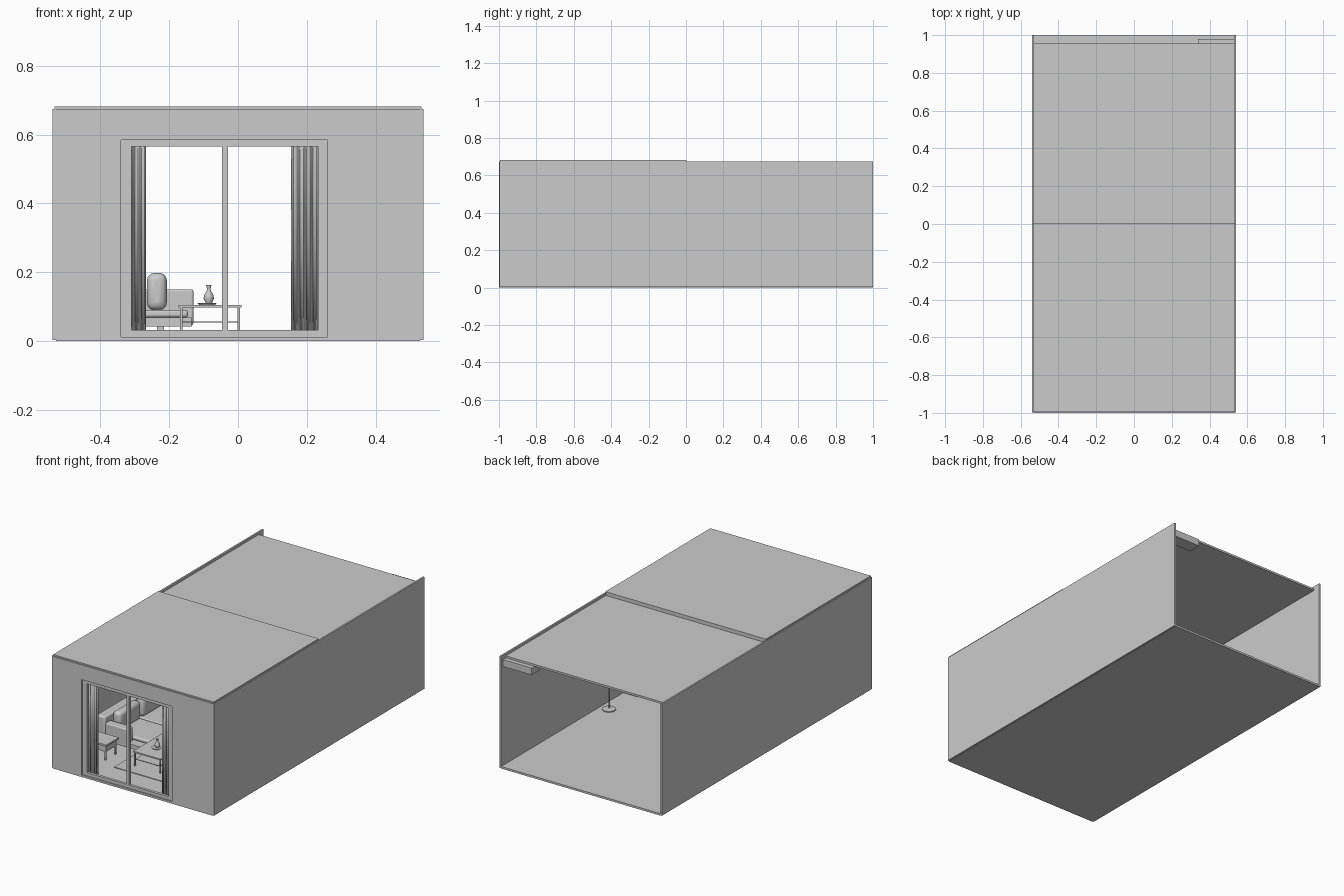
import bpy, math
from mathutils import Vector

old = bpy.data.objects.get("Cube")
if old:
    bpy.data.objects.remove(old, do_unlink=True)

grey = bpy.data.materials.new("plain grey")
grey.use_nodes = True
tone = (0.6, 0.6, 0.6, 1)
grey.diffuse_color = tone
grey.node_tree.nodes["Principled BSDF"].inputs["Base Color"].default_value = tone


def mesh_object(name, verts, faces):
    me = bpy.data.meshes.new(name)
    me.from_pydata(verts, [], faces)
    me.materials.append(grey)
    ob = bpy.data.objects.new(name, me)
    bpy.context.collection.objects.link(ob)
    return ob


def smooth(ob, angle=40):
    bpy.ops.object.select_all(action='DESELECT')
    ob.select_set(True)
    bpy.context.view_layer.objects.active = ob
    bpy.ops.object.shade_smooth_by_angle(angle=math.radians(angle))


def box(name, x, y, z, bevel=0):
    """Box from its (low, high) range on each axis."""
    verts = [(a, b, c) for a in x for b in y for c in z]
    faces = [(0, 1, 3, 2), (4, 6, 7, 5), (0, 4, 5, 1),
             (2, 3, 7, 6), (0, 2, 6, 4), (1, 5, 7, 3)]
    ob = mesh_object(name, verts, faces)
    if bevel:
        mod = ob.modifiers.new("round", 'BEVEL')
        mod.width = bevel
        mod.segments = 3
        smooth(ob)
    return ob


def lathe(name, at, profile, n=24):
    """Closed round solid from (radius, height) points."""
    verts = [(at[0] + r * math.cos(math.tau * i / n),
              at[1] + r * math.sin(math.tau * i / n), at[2] + h)
             for r, h in profile for i in range(n)]
    faces = [(k * n + i, k * n + (i + 1) % n, (k + 1) * n + (i + 1) % n, (k + 1) * n + i)
             for k in range(len(profile) - 1) for i in range(n)]
    faces += [tuple(reversed(range(n))), tuple(range(len(verts) - n, len(verts)))]
    ob = mesh_object(name, verts, faces)
    smooth(ob)
    return ob


def legs(name, x, y, z, t):
    """Four square legs inside a rectangle."""
    for i, a in enumerate((x[0], x[1] - t)):
        for j, b in enumerate((y[0], y[1] - t)):
            box(f"{name}_{i}{j}", (a, a + t), (b, b + t), z)


def curtain(name, x0, x1, y, z0, z1, folds):
    """Hanging cloth with deep folds."""
    n = folds * 8
    verts = []
    for z, spread in ((z0, 1.0), ((z0 + z1) / 2, 0.92), (z1, 0.95)):
        for i in range(n + 1):
            t = i / n
            wave = math.sin(t * folds * math.tau) + 0.3 * math.sin(t * folds * 4.1)
            verts.append((x0 + (x1 - x0) * t, y + 0.011 * spread * wave, z))
    w = n + 1
    faces = [(k * w + i, k * w + i + 1, (k + 1) * w + i + 1, (k + 1) * w + i)
             for k in range(2) for i in range(n)]
    ob = mesh_object(name, verts, faces)
    mod = ob.modifiers.new("cloth", 'SOLIDIFY')
    mod.thickness = 0.003
    smooth(ob, 60)


# Room shell, open at the back
W, T = 0.54, 0.01
box("floor", (-W + T, W - T), (-1, 1), (0, 0.012))
box("right_wall", (-W, -W + T), (-0.997, 1), (0.002, 0.674))
box("left_wall", (W - T, W), (-0.997, 1), (0.002, 0.674))
box("ceiling", (-W + T, W - T), (-0.985, 0.955), (0.648, 0.66))
box("front_roof", (-W + 0.006, W - 0.006), (-0.994, 0.004), (0.66, 0.682))

# Front wall around the door opening
L, R, TOP = -0.34, 0.26, 0.585
fy = (-1, -0.98)
box("front_wall_right", (-W + T, L), fy, (0.008, 0.674))
box("front_wall_left", (R, W - T), fy, (0.008, 0.674))
box("front_wall_top", (L, R), fy, (TOP, 0.674))

# Sliding door frame with centre mullion
dy = (-0.992, -0.975)
box("door_frame_right", (L, -0.31), dy, (0.012, TOP))
box("door_frame_left", (0.232, R), dy, (0.012, TOP))
box("door_frame_top", (-0.31, 0.232), dy, (0.565, TOP))
box("door_frame_bottom", (-0.31, 0.232), dy, (0.01, 0.031))
box("door_mullion", (-0.046, -0.029), dy, (0.031, 0.565))

# Curtains and rail
curtain("right_curtain", -0.36, -0.267, -0.945, 0.016, 0.61, 5)
curtain("left_curtain", 0.157, 0.29, -0.945, 0.016, 0.61, 7)
box("curtain_rail", (-0.4, 0.32), (-0.95, -0.94), (0.608, 0.62))

# Wall unit in the back corner
box("air_conditioner", (0.34, W - T), (0.9, 0.98), (0.605, 0.647))

# Sofa along the right wall, facing the left wall
sy = (-0.62, -0.08)
box("sofa_base", (-0.5, -0.135), sy, (0.042, 0.068))
legs("sofa_leg", (-0.48, -0.15 - 0.065), (sy[0] + 0.02, sy[1] - 0.02), (0.012, 0.042), 0.02)
box("sofa_back", (-0.51, -0.45), sy, (0.042, 0.185), 0.01)
for i, y in enumerate((sy[0], sy[1] - 0.05)):
    arm_end = (-0.3, -0.13)[i]
    box(f"sofa_arm_{i}", (-0.45, arm_end), (y, y + 0.05), (0.045, 0.15), 0.006)
seat_length = (sy[1] - sy[0] - 0.1) / 2
for i in range(2):
    y = sy[0] + 0.05 + i * seat_length
    box(f"sofa_seat_{i}", (-0.45, -0.145), (y + 0.002, y + seat_length - 0.002),
        (0.068, 0.09), 0.008)
    back = box(f"sofa_cushion_{i}", (-0.445, -0.39), (y + 0.01, y + seat_length - 0.01),
               (0.09, 0.2), 0.02)
box("loose_cushion", (-0.265, -0.207), (-0.28, -0.14), (0.089, 0.198), 0.022)

# Side table with a shelf
box("side_table_top", (-0.47, -0.33), (-0.78, -0.66), (0.1, 0.11))
box("side_table_drawer", (-0.46, -0.34), (-0.77, -0.67), (0.062, 0.1))
legs("side_table_leg", (-0.46, -0.34), (-0.77, -0.67), (0.012, 0.062), 0.008)

# Coffee table with a shelf
tx, ty = (-0.173, 0.01), (-0.75, -0.45)
box("rug", (-0.25, 0.2), (-0.82, -0.3), (0.012, 0.016))
box("table_top", tx, ty, (0.097, 0.105))
box("table_shelf", (tx[0] + 0.01, tx[1] - 0.01), (ty[0] + 0.01, ty[1] - 0.01), (0.053, 0.057))
legs("table_leg", (tx[0] + 0.004, tx[1] - 0.004), (ty[0] + 0.004, ty[1] - 0.004),
     (0.016, 0.097), 0.007)

# Tray and vase on the table
lathe("tray", (-0.09, -0.645, 0.105), [(0.024, 0), (0.028, 0.005)])
lathe("vase", (-0.085, -0.645, 0.11),
      [(0.009, 0), (0.015, 0.013), (0.014, 0.022), (0.006, 0.036), (0.005, 0.042), (0.008, 0.052)])

# Low cabinet on the left wall
box("cabinet", (0.43, W - T), (-0.68, -0.15), (0.02, 0.11))
box("cabinet_plinth", (0.44, W - T), (-0.67, -0.16), (0.012, 0.02))
for i in range(3):
    y = -0.67 + i * 0.172
    box(f"cabinet_door_{i}", (0.425, 0.43), (y, y + 0.165), (0.028, 0.102))

# Floor lamp
lamp = Vector((0.47, 0.06, 0.012))
lathe("lamp_base", lamp, [(0.038, 0), (0.038, 0.006), (0.01, 0.009)])
lathe("lamp_pole", lamp, [(0.004, 0.006), (0.004, 0.34)], 12)
lathe("lamp_shade", lamp, [(0.05, 0.3), (0.036, 0.38)])
